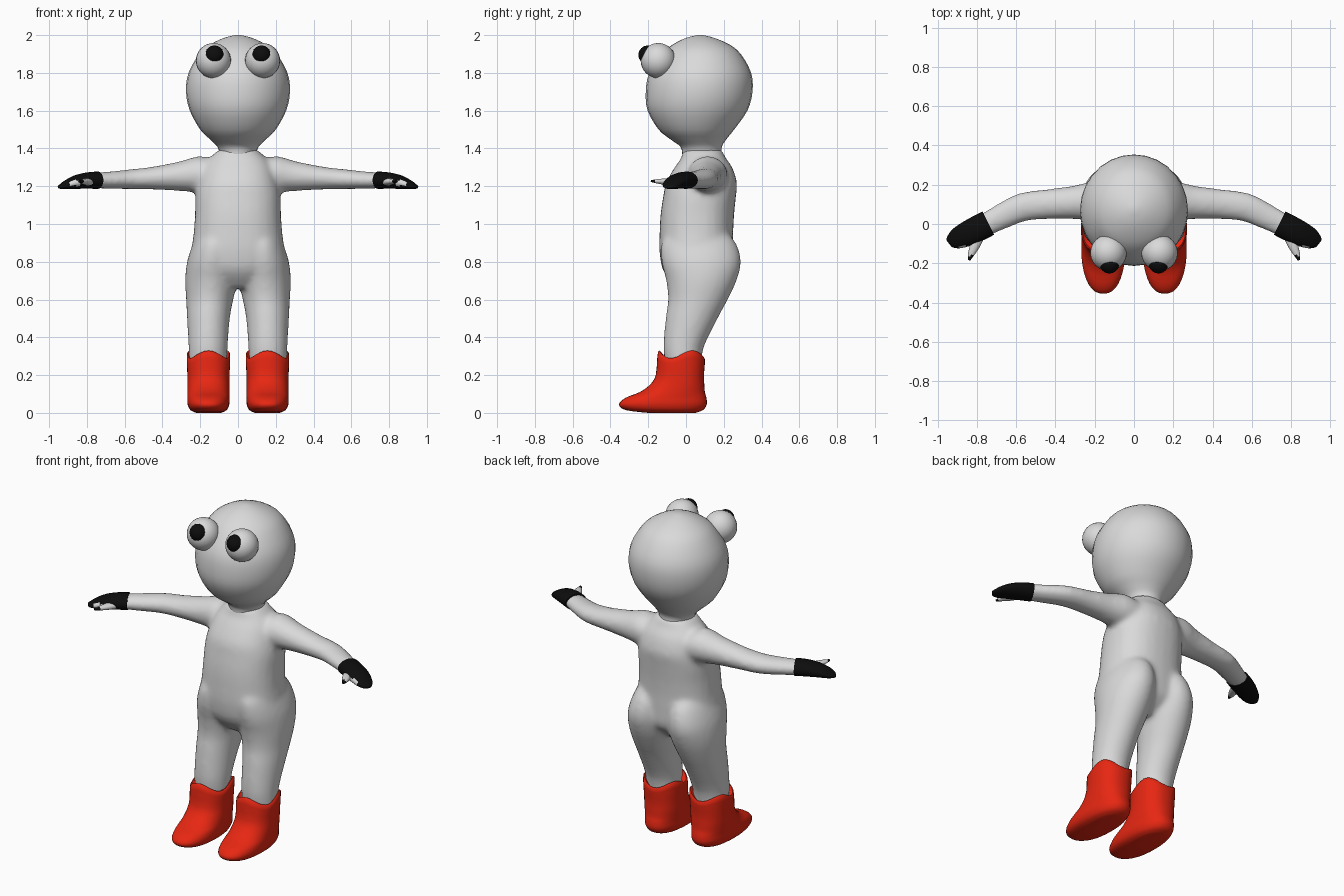
import bpy, bmesh, math
from mathutils import Vector

if "Cube" in bpy.data.objects:
    bpy.data.objects.remove(bpy.data.objects["Cube"])


def material(name, r, g, b):
    m = bpy.data.materials.new(name)
    m.use_nodes = True
    m.diffuse_color = (r, g, b, 1)
    m.node_tree.nodes["Principled BSDF"].inputs["Base Color"].default_value = (r, g, b, 1)
    return m


LIGHT = material("light_grey", 0.7, 0.7, 0.7)
BLACK = material("black", 0.004, 0.004, 0.004)
RED = material("red", 0.8, 0.02, 0.006)


def spline(rows, steps):
    """Catmull-Rom interpolation through rows of numbers."""
    out = []
    for i in range(len(rows) - 1):
        p0, p1 = rows[max(i - 1, 0)], rows[i]
        p2, p3 = rows[i + 1], rows[min(i + 2, len(rows) - 1)]
        for k in range(steps):
            t = k / steps
            out.append([b + 0.5 * t * (c - a + t * (2 * a - 5 * b + 4 * c - d + t * (3 * (b - c) + d - a)))
                        for a, b, c, d in zip(p0, p1, p2, p3)])
    return out + [list(rows[-1])]


def skin(bm, rings):
    """Joins rings of points into a closed tube."""
    loops = [[bm.verts.new(p) for p in ring] for ring in rings]
    n = len(loops[0])
    for a, b in zip(loops, loops[1:]):
        for i in range(n):
            j = (i + 1) % n
            bm.faces.new((a[i], a[j], b[j], b[i]))
    bm.faces.new(loops[0])
    bm.faces.new(loops[-1])


def oval(n, power):
    for i in range(n):
        t = 2 * math.pi * i / n
        c, s = math.cos(t), math.sin(t)
        yield (math.copysign(abs(c) ** (2 / power), c), math.copysign(abs(s) ** (2 / power), s))


def upright(bm, rows, side=1, n=28, power=2.0, steps=3):
    """Loft of level sections: height, front y, back y, x from, x to."""
    skin(bm, [[(side * ((x0 + x1) / 2 + c * (x1 - x0) / 2), (y0 + y1) / 2 + s * (y1 - y0) / 2, z)
               for c, s in oval(n, power)] for z, y0, y1, x0, x1 in spline(rows, steps)])


def limb(bm, rows, side=1, n=20, steps=3):
    """Loft along a level path: x, y, z, half width, half height."""
    rows = spline(rows, steps)
    rings = []
    for i, (x, y, z, w, h) in enumerate(rows):
        a, b = rows[max(i - 1, 0)], rows[min(i + 1, len(rows) - 1)]
        across = Vector((a[1] - b[1], b[0] - a[0], 0)).normalized()
        rings.append([(side * (x + across.x * c * w), y + across.y * c * w, z + s * h)
                      for c, s in oval(n, 2)])
    skin(bm, rings)


def smooth(ob, angle=55):
    bpy.ops.object.select_all(action="DESELECT")
    ob.select_set(True)
    bpy.context.view_layer.objects.active = ob
    bpy.ops.object.shade_smooth_by_angle(angle=math.radians(angle))


def finish(name, bm, *mats):
    bmesh.ops.recalc_face_normals(bm, faces=bm.faces)
    me = bpy.data.meshes.new(name)
    bm.to_mesh(me)
    bm.free()
    for m in mats:
        me.materials.append(m)
    ob = bpy.data.objects.new(name, me)
    bpy.context.collection.objects.link(ob)
    smooth(ob)
    return ob


def ball(name, mat, centre, radius):
    bm = bmesh.new()
    bmesh.ops.create_uvsphere(bm, u_segments=24, v_segments=16, radius=radius)
    bmesh.ops.translate(bm, verts=bm.verts, vec=centre)
    finish(name, bm, mat)


# Body: torso, legs and arms fused into one skin
TORSO = [(0.66, -0.05, 0.15, 0.10), (0.75, -0.12, 0.24, 0.22), (0.85, -0.14, 0.25, 0.245),
         (0.95, -0.14, 0.25, 0.235), (1.05, -0.135, 0.255, 0.228), (1.15, -0.12, 0.265, 0.225),
         (1.22, -0.105, 0.27, 0.21), (1.3, -0.06, 0.245, 0.185), (1.35, -0.025, 0.21, 0.15),
         (1.395, -0.015, 0.19, 0.10)]
LEG = [(0.25, -0.11, 0.08, 0.06, 0.26), (0.35, -0.12, 0.095, 0.055, 0.262), (0.5, -0.108, 0.168, 0.043, 0.27),
       (0.6, -0.095, 0.222, 0.025, 0.275), (0.7, -0.105, 0.268, 0.003, 0.28), (0.8, -0.13, 0.292, 0, 0.27),
       (0.9, -0.13, 0.265, 0.01, 0.237), (0.97, -0.08, 0.2, 0.05, 0.2)]
ARM = [(0.08, 0.11, 1.24, 0.11, 0.09), (0.2, 0.115, 1.262, 0.105, 0.098), (0.3, 0.11, 1.254, 0.086, 0.08),
       (0.45, 0.1, 1.243, 0.076, 0.061), (0.57, 0.085, 1.237, 0.074, 0.053),
       (0.68, 0.035, 1.232, 0.066, 0.046), (0.78, -0.015, 1.23, 0.058, 0.04)]
bm = bmesh.new()
upright(bm, [(z, y0, y1, -w, w) for z, y0, y1, w in TORSO], power=2.3)
for side in (1, -1):
    upright(bm, LEG, side)
    limb(bm, ARM, side)
body = finish("body", bm, LIGHT)
fuse = body.modifiers.new("fuse", "REMESH")
fuse.mode = "VOXEL"
fuse.voxel_size = 0.014
relax = body.modifiers.new("relax", "SMOOTH")
relax.factor = 0.5
relax.iterations = 10
smooth(body)
bpy.ops.object.convert(target="MESH")
smooth(body, 80)

# Head with a short neck
HEAD = [(1.37, -0.02, 0.19, 0.095), (1.41, -0.03, 0.19, 0.11), (1.45, -0.085, 0.215, 0.15),
        (1.5, -0.145, 0.255, 0.2), (1.6, -0.203, 0.325, 0.255), (1.7, -0.213, 0.352, 0.275),
        (1.8, -0.195, 0.345, 0.262), (1.9, -0.13, 0.29, 0.205), (1.95, -0.07, 0.23, 0.147),
        (1.985, 0.0, 0.15, 0.075), (2.0, 0.06, 0.09, 0.015)]
bm = bmesh.new()
upright(bm, [(z, y0, y1, -w, w) for z, y0, y1, w in HEAD])
finish("head", bm, LIGHT)

GLOVE = [(0.742, 0.004, 1.232, 0.066, 0.046), (0.8, -0.025, 1.23, 0.066, 0.043), (0.86, -0.055, 1.222, 0.062, 0.036),
         (0.91, -0.078, 1.208, 0.05, 0.024), (0.94, -0.09, 1.198, 0.028, 0.012), (0.947, -0.094, 1.197, 0.01, 0.005)]
THUMB = [(0.79, -0.06, 1.222, 0.03, 0.02), (0.81, -0.11, 1.224, 0.025, 0.017),
         (0.83, -0.155, 1.226, 0.016, 0.011), (0.84, -0.185, 1.227, 0.006, 0.005)]
BOOT = [(0, -0.2, 0.05, 0.09, 0.22), (0.015, -0.32, 0.09, 0.06, 0.252), (0.045, -0.355, 0.11, 0.046, 0.267),
        (0.08, -0.32, 0.108, 0.045, 0.268), (0.11, -0.245, 0.1, 0.045, 0.268), (0.15, -0.19, 0.097, 0.045, 0.268),
        (0.2, -0.16, 0.095, 0.045, 0.268), (0.305, -0.148, 0.1, 0.042, 0.27), (0.295, -0.125, 0.08, 0.062, 0.25)]

for side, word in ((1, "left"), (-1, "right")):
    # Glove with a small bare patch on the front of the palm
    bm = bmesh.new()
    limb(bm, GLOVE, side)
    bm.normal_update()
    for f in bm.faces:
        c = f.calc_center_median()
        if 0.83 < abs(c.x) < 0.885 and c.y < -0.095 and abs(c.z - 1.218) < 0.014:
            f.material_index = 1
    finish(word + "_glove", bm, BLACK, LIGHT)

    # Bare thumb with a dark tip
    bm = bmesh.new()
    limb(bm, THUMB, side, n=12)
    for f in bm.faces:
        f.material_index = int(f.calc_center_median().y < -0.16)
    finish(word + "_thumb", bm, LIGHT, BLACK)

    # Boot with a wavy rim
    bm = bmesh.new()
    upright(bm, BOOT, side, n=36, power=2.3)
    for v in bm.verts:
        lift = min(max((v.co.z - 0.2) / 0.1, 0), 1)
        turn = math.atan2(v.co.y + 0.024, v.co.x - side * 0.156)
        v.co.z += 0.02 * lift * math.cos(3 * (turn + math.pi / 2))
    finish(word + "_boot", bm, RED)

    # Bulging eye
    ball(word + "_eye", LIGHT, (side * 0.13, -0.147, 1.865), 0.093)
    ball(word + "_pupil", BLACK, (side * 0.125, -0.202, 1.895), 0.05)
